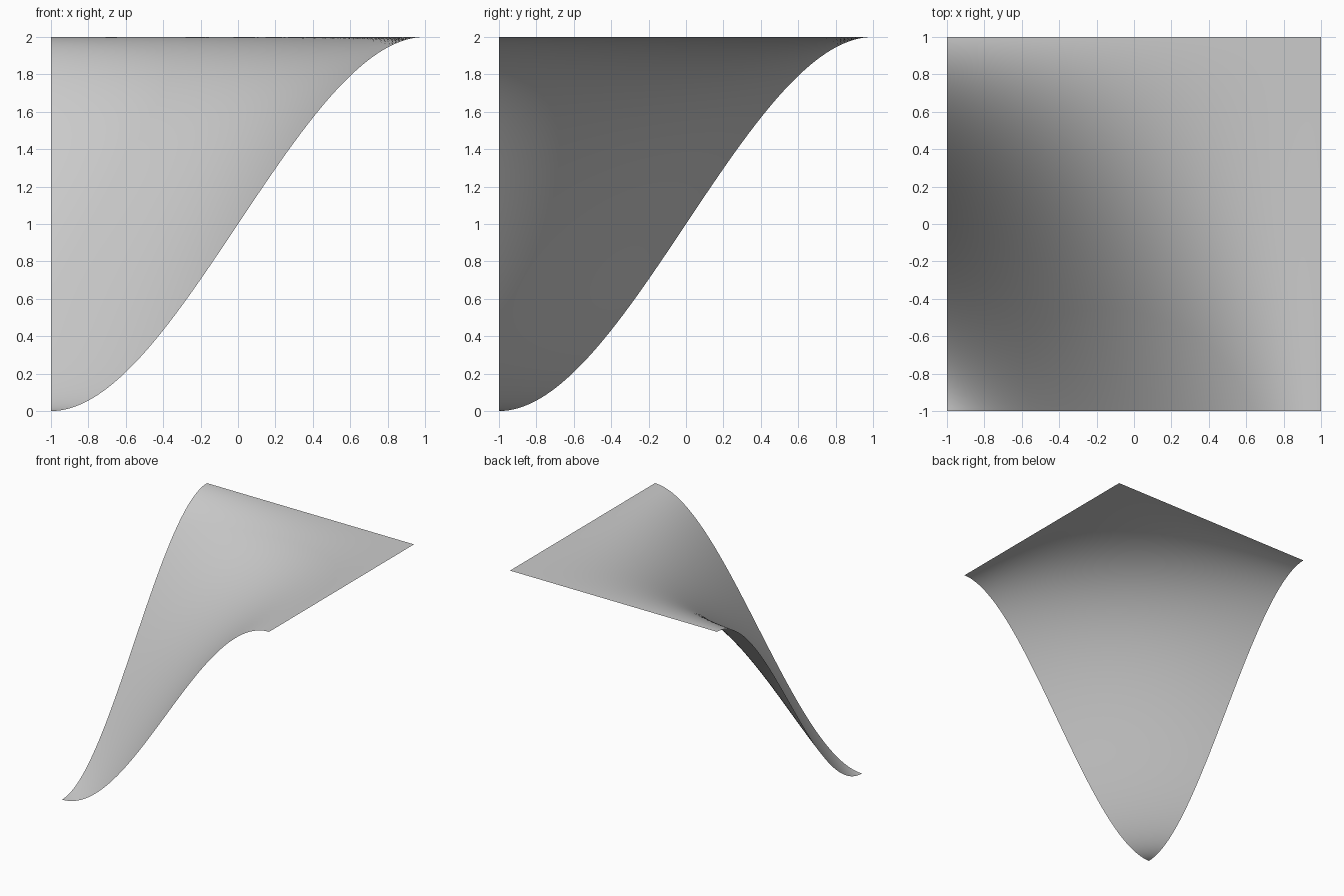
import bpy, bmesh

if "Cube" in bpy.data.objects:
    bpy.data.objects.remove(bpy.data.objects["Cube"])

SEGMENTS = 96
# Heights of the 4 x 4 control points of a cubic patch
HEIGHTS = [[0, 0, 2, 2],
           [0, 1.33, 2, 2],
           [2, 2, 2, 2],
           [2, 2, 2, 2]]


def weights(t):
    # cubic blending weights
    s = 1 - t
    return s ** 3, 3 * t * s * s, 3 * t * t * s, t ** 3


# Square sheet whose one corner sweeps down from the level top to the ground
bm = bmesh.new()
bmesh.ops.create_grid(bm, x_segments=SEGMENTS, y_segments=SEGMENTS, size=1)
for v in bm.verts:
    a, b = weights((v.co.x + 1) / 2), weights((v.co.y + 1) / 2)
    v.co.z = sum(a[i] * b[j] * HEIGHTS[i][j] for i in range(4) for j in range(4))
for f in bm.faces:
    f.smooth = True

mesh = bpy.data.meshes.new("curved_sheet")
bm.to_mesh(mesh)
bm.free()
sheet = bpy.data.objects.new("curved_sheet", mesh)
bpy.context.collection.objects.link(sheet)
